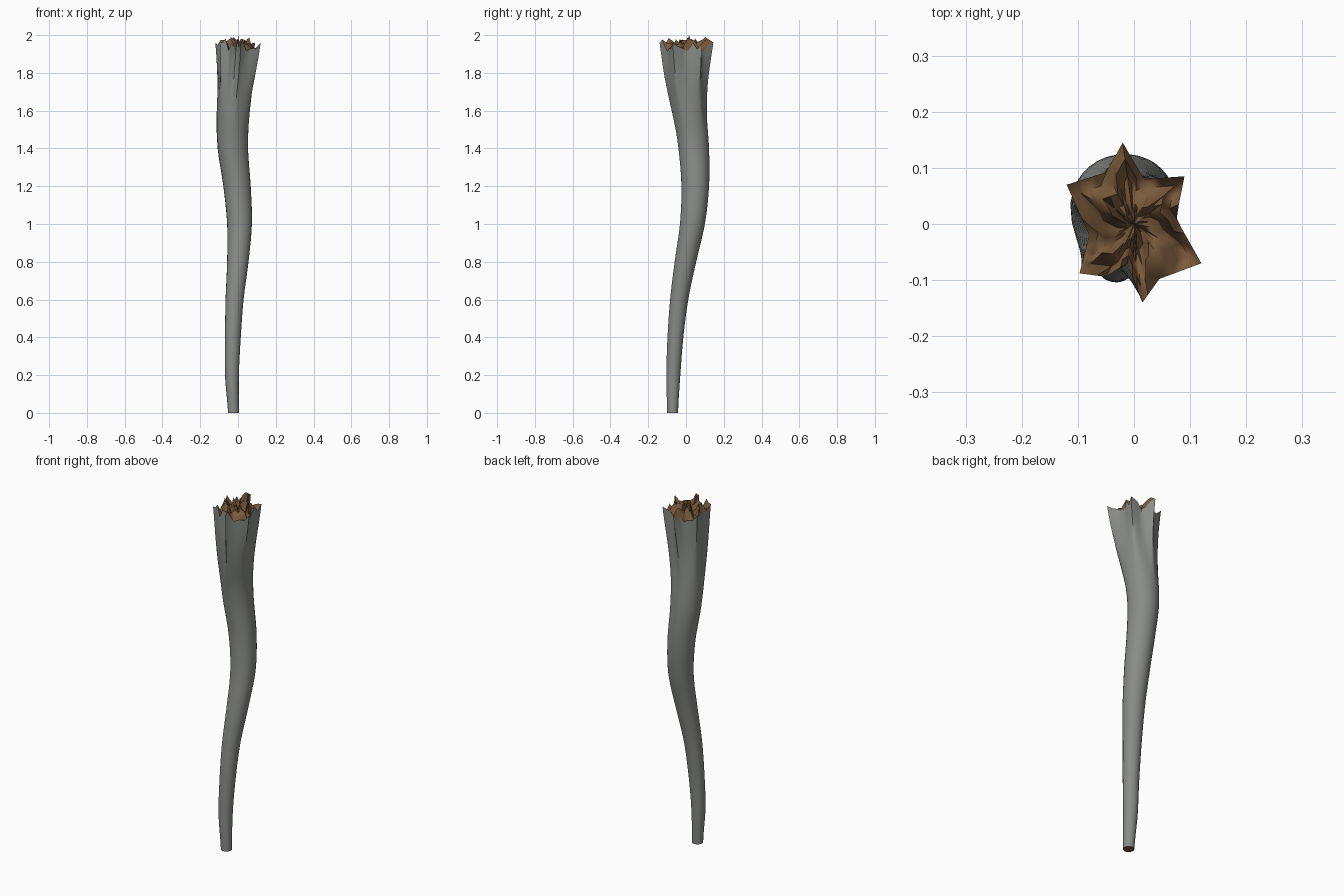
import bpy, bmesh, math, random
from mathutils import Vector

random.seed(7)
if "Cube" in bpy.data.objects:
    bpy.data.objects.remove(bpy.data.objects["Cube"])


def material(name, colour):
    m = bpy.data.materials.new(name)
    m.use_nodes = True
    m.diffuse_color = (*colour, 1)
    bsdf = m.node_tree.nodes["Principled BSDF"]
    bsdf.inputs["Base Color"].default_value = (*colour, 1)
    bsdf.inputs["Roughness"].default_value = 0.8
    return m


bark = material("grey bark", (0.25, 0.265, 0.25))
wood = material("brown wood", (0.2, 0.105, 0.045))

# Trunk stations every 0.2 in height: centre x, centre y, radius
STATIONS = [Vector(s) for s in (
    (-.024, -.071, .029), (-.032, -.067, .037), (-.027, -.056, .042),
    (-.018, -.036, .048), (-.001, -.003, .057), (.008, .034, .066),
    (-.005, .049, .073), (-.027, .041, .081), (-.027, .019, .088),
    (-.018, .002, .094), (-.005, 0, .1))]

# Torn rim outline, anticlockwise: tips and notches
STAR = [Vector(p) for p in (
    (.12, -.07), (.075, .01), (.09, .085), (.018, .08), (-.02, .145),
    (-.05, .092), (-.12, .07), (-.08, -.02), (-.097, -.088), (-.05, -.094),
    (-.012, -.07), (.015, -.14), (.045, -.098))]
TIPS = {0, 2, 4, 6, 8, 11}
SPLIT = 3


def station(z):
    """Smooth interpolation through the trunk stations."""
    f = min(z / 0.2, 9.999)
    i, t = int(f), f - int(f)
    a, b, c, d = [STATIONS[max(0, min(10, i + k))] for k in (-1, 0, 1, 2)]
    return (2 * b + (c - a) * t + (2 * a - 5 * b + 4 * c - d) * t ** 2
            + (3 * b - a - 3 * c + d) * t ** 3) / 2


# Rim points with jagged heights
rim = []
for i, p in enumerate(STAR):
    q = STAR[(i + 1) % len(STAR)]
    for k in range(SPLIT):
        xy = p.lerp(q, k / SPLIT)
        if k == 0:
            z = 1.96 if i in TIPS else 1.915
        else:
            z = random.uniform(1.92, 1.985)
        rim.append(Vector((xy.x, xy.y, z)))
N = len(rim)


def ring_point(p, t):
    """Round trunk low down, blending into the torn star near the top."""
    z = p.z * t
    x, y, r = station(z)
    a = math.atan2(p.y, p.x)
    w = max(0, min(1, (z - 1.5) / (p.z - 1.5))) ** 1.5
    return Vector((x + r * math.cos(a), y + r * math.sin(a), z)).lerp(
        Vector((p.x, p.y, z)), w)


def add_object(name, bm, mat, sharp):
    bmesh.ops.recalc_face_normals(bm, faces=bm.faces)
    mesh = bpy.data.meshes.new(name)
    bm.to_mesh(mesh)
    bm.free()
    mesh.materials.append(mat)
    ob = bpy.data.objects.new(name, mesh)
    bpy.context.collection.objects.link(ob)
    bpy.ops.object.select_all(action="DESELECT")
    ob.select_set(True)
    bpy.context.view_layer.objects.active = ob
    bpy.ops.object.shade_smooth_by_angle(angle=math.radians(sharp))
    return ob


def bridge(bm, lower, upper):
    for i in range(N):
        j = (i + 1) % N
        bm.faces.new((lower[i], lower[j], upper[j], upper[i]))


# Trunk wall and the cut bottom end
bm = bmesh.new()
STEPS = 44
rings = [[bm.verts.new(ring_point(p, s / STEPS)) for p in rim]
         for s in range(STEPS + 1)]
for low, high in zip(rings, rings[1:]):
    bridge(bm, low, high)
bottom = bm.faces.new(rings[0])
bottom.material_index = 1
trunk = add_object("trunk", bm, bark, 60)
trunk.data.materials.append(wood)

# Splintered wood filling the broken top
bm = bmesh.new()
previous = [bm.verts.new(p) for p in rim]
for scale in (.8, .58, .36, .16):
    ring = []
    for i, p in enumerate(rim):
        a = math.atan2(p.y, p.x)
        z = (1.94 + .03 * math.sin(4 * a + scale * 9)
             + .02 * math.sin(7 * a - scale * 14) + random.uniform(-.01, .01))
        ring.append(bm.verts.new((p.x * scale, p.y * scale, min(z, 2))))
    bridge(bm, previous, ring)
    previous = ring
centre = bm.verts.new((0, 0, 1.93))
for i in range(N):
    bm.faces.new((previous[i], previous[(i + 1) % N], centre))
max(bm.verts, key=lambda v: v.co.z).co.z = 2
bmesh.ops.triangulate(bm, faces=bm.faces)
add_object("broken_wood", bm, wood, 80)
